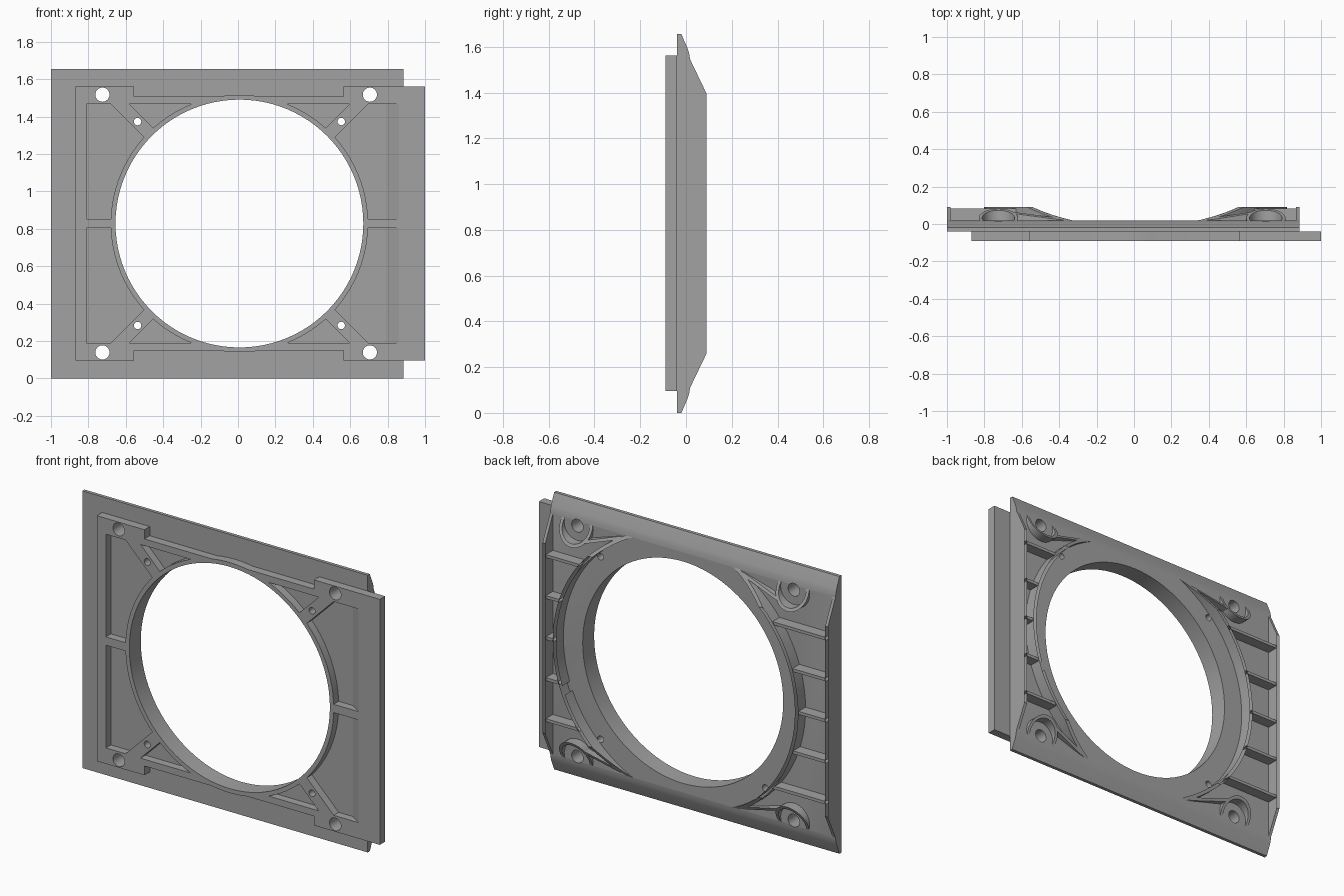
import bpy, bmesh, math

cube = bpy.data.objects.get("Cube")
if cube:
    bpy.data.objects.remove(cube)

CX, CZ = 0.0075, 0.828          # centre of the round opening
FRONT, JOIN, FLOOR, BACK = -0.09, -0.04, 0.018, 0.09
HEIGHT = 1.655

grey = bpy.data.materials.new("mid grey")
grey.use_nodes = True
colour = (0.36, 0.36, 0.36, 1)
grey.diffuse_color = colour
grey.node_tree.nodes["Principled BSDF"].inputs["Base Color"].default_value = colour


def prism(name, pts, axis, lo, hi):
    """Extrude a 2D outline along one axis."""
    def place(p, d):
        return {"x": (d, p[0], p[1]), "y": (p[0], d, p[1]), "z": (p[0], p[1], d)}[axis]
    bm = bmesh.new()
    a = [bm.verts.new(place(p, lo)) for p in pts]
    b = [bm.verts.new(place(p, hi)) for p in pts]
    bm.faces.new(a)
    bm.faces.new(b)
    for i in range(len(pts)):
        j = (i + 1) % len(pts)
        bm.faces.new((a[i], a[j], b[j], b[i]))
    bmesh.ops.recalc_face_normals(bm, faces=bm.faces)
    mesh = bpy.data.meshes.new(name)
    bm.to_mesh(mesh)
    bm.free()
    mesh.materials.append(grey)
    ob = bpy.data.objects.new(name, mesh)
    bpy.context.collection.objects.link(ob)
    return ob


def box(x0, x1, y0, y1, z0, z1):
    return prism("block", [(x0, z0), (x1, z0), (x1, z1), (x0, z1)], "y", y0, y1)


def disc(x, z, r, y0, y1, n=96):
    pts = [(x + r * math.cos(2 * math.pi * i / n), z + r * math.sin(2 * math.pi * i / n))
           for i in range(n)]
    return prism("disc", pts, "y", y0, y1)


def strip(p, q, half, y0, y1):
    """Straight bar between two points of the front plane."""
    dx, dz = q[0] - p[0], q[1] - p[1]
    k = half / math.hypot(dx, dz)
    nx, nz = -dz * k, dx * k
    pts = [(p[0] + nx, p[1] + nz), (q[0] + nx, q[1] + nz),
           (q[0] - nx, q[1] - nz), (p[0] - nx, p[1] - nz)]
    return prism("bar", pts, "y", y0, y1)


def combine(target, operation, *tools):
    """Boolean each tool into the target, then discard the tool."""
    for tool in tools:
        mod = target.modifiers.new("combine", "BOOLEAN")
        mod.operation, mod.solver, mod.object = operation, "EXACT", tool
        dg = bpy.context.evaluated_depsgraph_get()
        mesh = bpy.data.meshes.new_from_object(target.evaluated_get(dg))
        target.modifiers.clear()
        target.data = mesh
        bpy.data.objects.remove(tool)


def mirrored(z):
    return 2 * CZ - z


def drill(ob):
    """Cut the round opening and all the screw holes."""
    combine(ob, "DIFFERENCE", disc(CX, CZ, 0.6625, -0.2, 0.2))
    for z in (1.517, mirrored(1.517)):
        combine(ob, "DIFFERENCE", *[disc(x, z, 0.038, -0.2, 0.2, 24) for x in (-0.725, 0.705)])
    for z in (1.373, mirrored(1.373)):
        combine(ob, "DIFFERENCE", *[disc(x, z, 0.02, -0.2, 0.2, 16) for x in (-0.537, 0.552)])


# Back plate with sloped upper and lower borders
lower = [(JOIN, 0), (-0.02, 0), (0.008, 0.065), (0.014, 0.085), (FLOOR, 0.11)]
upper = [(y, HEIGHT - z) for y, z in reversed(lower)]
plate = prism("back_plate", lower + upper, "x", -1, 0.885)
drill(plate)

# Front frame outline, stepped at the four corner pads
half = [(-0.87, 0.095), (-0.555, 0.095), (-0.555, 0.15), (0.565, 0.15), (0.565, 0.095), (1, 0.095)]
outline = half + [(x, mirrored(z)) for x, z in reversed(half)]
frame = prism("front_frame", outline, "y", FRONT, JOIN)
combine(frame, "UNION", disc(CX, CZ, 0.688, FRONT, JOIN))

# Pockets of the frame, with a ramp on the left side, leaving ring and bars
pocket = prism("pocket", [(-0.81, -0.12), (-0.81, -0.043), (0.79, -0.043),
                          (0.86, FRONT), (0.86, -0.12)], "z", 0.19, mirrored(0.19))
combine(pocket, "DIFFERENCE", disc(CX, CZ, 0.688, -0.2, 0.1),
        box(-1.1, 1.1, -0.2, 0.1, CZ - 0.025, CZ + 0.025))
for sx in (-1, 1):
    for sz in (-1, 1):
        combine(pocket, "DIFFERENCE", strip((CX + sx * 0.44, CZ + sz * 0.44),
                (CX + sx * 0.72, CZ + sz * 0.72), 0.035, -0.2, 0.1))
combine(frame, "DIFFERENCE", pocket)
drill(frame)

# Back walls: curved walls, side walls, ribs, screw cups and corner fins
walls = disc(CX, CZ, 0.81, 0, BACK)
walls.name = "back_walls"
combine(walls, "UNION", box(-1, -0.982, 0, BACK, 0, HEIGHT), box(0.867, 0.885, 0, BACK, 0, HEIGHT))
for k in range(-2, 3):
    z = CZ + 0.245 * k
    combine(walls, "UNION", box(-0.99, -0.5, 0, 0.084, z - 0.009, z + 0.009),
            box(0.5, 0.875, 0, 0.084, z - 0.009, z + 0.009))
cups = [(x, z) for x in (-0.725, 0.705) for z in (1.517, mirrored(1.517))]
for x, z in cups:
    sx, sz = math.copysign(1, x), math.copysign(1, z - CZ)
    combine(walls, "UNION", disc(x, z, 0.105, 0, BACK, 40),
            strip((CX + sx * 0.40, CZ + sz * 0.70), (x - sx * 0.08, z - sz * 0.06), 0.008, 0, BACK))
combine(walls, "DIFFERENCE", disc(CX, CZ, 0.79, -0.1, 0.2))
for x, z in cups:
    combine(walls, "DIFFERENCE", disc(x, z, 0.087, -0.1, 0.2, 40))

# Slope the wall ends toward the upper and lower borders
low = [(-0.03, 0.07), (0.005, 0.07), (FLOOR, 0.11), (BACK, 0.26)]
limit = prism("limit", low + [(y, HEIGHT - z) for y, z in reversed(low)], "x", -1.2, 1.2)
combine(walls, "INTERSECT", limit)

# Smooth the round surfaces, keep the edges sharp
bpy.ops.object.select_all(action="DESELECT")
for ob in (plate, frame, walls):
    ob.select_set(True)
bpy.context.view_layer.objects.active = plate
bpy.ops.object.shade_smooth_by_angle(angle=math.radians(30))
